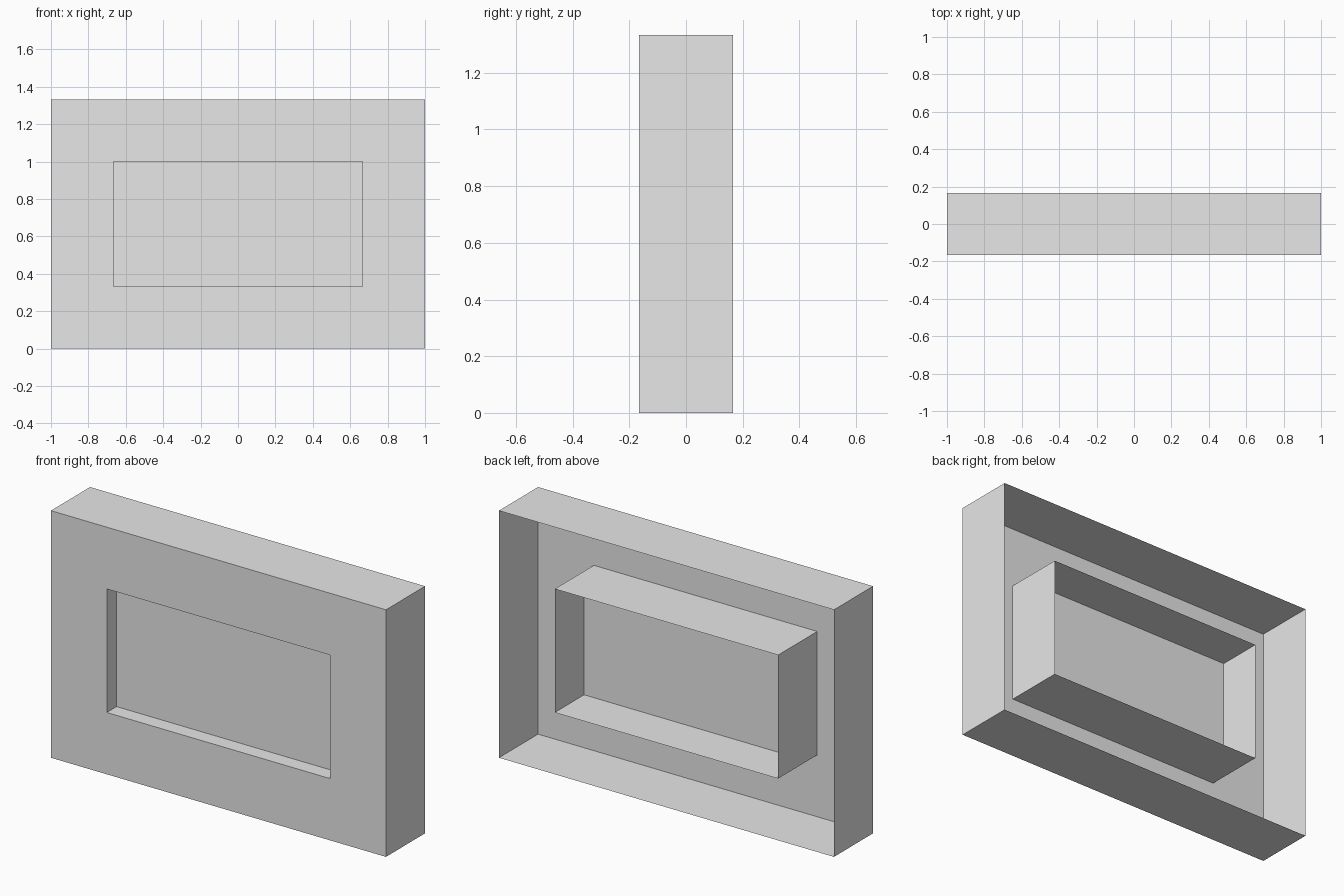
import bpy
import bmesh

# Remove the default cube
cube = bpy.data.objects.get("Cube")
if cube:
    bpy.data.objects.remove(cube, do_unlink=True)

# Single plain colour
GREY = (0.8, 0.8, 0.8, 1.0)
grey = bpy.data.materials.new("light grey")
grey.use_nodes = True
grey.diffuse_color = GREY
grey.node_tree.nodes["Principled BSDF"].inputs["Base Color"].default_value = GREY

# Main sizes
MID_Z = 2 / 3
FRONT, BACK = -1 / 6, 1 / 6
PANE_Y = -1 / 12
OUTER = (1.0, 2 / 3)      # half width, half height
INNER = (2 / 3, 1 / 3)


def loop(bm, half, y):
    """Rectangle of vertices at depth y, anticlockwise from the front."""
    w, h = half
    return [bm.verts.new((sx * w, y, MID_Z + sz * h))
            for sx, sz in ((-1, -1), (1, -1), (1, 1), (-1, 1))]


def bridge(bm, a, b):
    """Four faces joining two rectangles."""
    for i in range(4):
        j = (i + 1) % 4
        bm.faces.new((a[i], a[j], b[j], b[i]))


def finish(bm, name):
    mesh = bpy.data.meshes.new(name)
    bm.to_mesh(mesh)
    bm.free()
    mesh.materials.append(grey)
    obj = bpy.data.objects.new(name, mesh)
    bpy.context.collection.objects.link(obj)
    return obj


# Open-backed frame: outer walls, front surround and opening walls
bm = bmesh.new()
outer_back, outer_front = loop(bm, OUTER, BACK), loop(bm, OUTER, FRONT)
inner_front = loop(bm, INNER, FRONT)
inner_pane = loop(bm, INNER, PANE_Y)
inner_back = loop(bm, INNER, BACK)
rings = [outer_back, outer_front, inner_front, inner_pane, inner_back]
for a, b in zip(rings, rings[1:]):
    bridge(bm, b, a)
bmesh.ops.recalc_face_normals(bm, faces=bm.faces)
# Outward means the surround faces the front
surround = min(bm.faces, key=lambda f: f.calc_center_median().y)
if surround.normal.y > 0:
    bmesh.ops.reverse_faces(bm, faces=bm.faces)
finish(bm, "window_frame")

# Pane recessed in the opening
bm = bmesh.new()
bm.faces.new(loop(bm, INNER, PANE_Y))
finish(bm, "window_pane")
